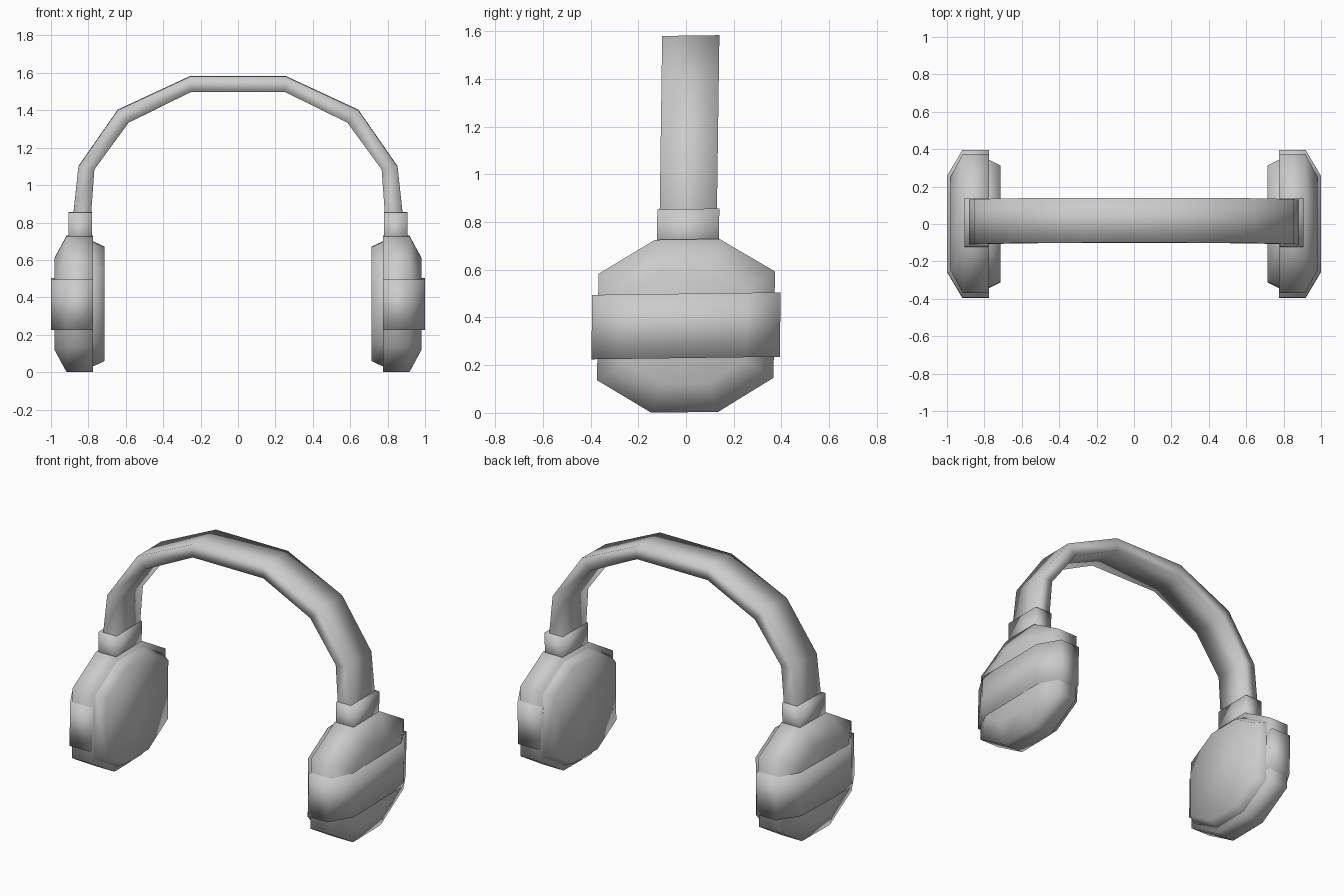
import bpy, bmesh

if "Cube" in bpy.data.objects:
    bpy.data.objects.remove(bpy.data.objects["Cube"])

CZ = 0.365  # height of the ear cup centre
OCTAGON = [(0.135, 0.3625), (-0.135, 0.3625), (-0.37, 0.223), (-0.37, -0.223),
           (-0.14, -0.3625), (0.14, -0.3625), (0.37, -0.223), (0.37, 0.223)]


def loft(name, rings, mirror=True):
    """Skin a solid through matching rings of points and cap both ends."""
    bm = bmesh.new()
    # the whole model leans very slightly
    loops = [[bm.verts.new((x, y + 0.014 * (z - CZ), z + 0.0135 * y))
              for x, y, z in ring] for ring in rings]
    n = len(loops[0])
    for a, b in zip(loops, loops[1:]):
        for i in range(n):
            j = (i + 1) % n
            bm.faces.new((a[i], a[j], b[j], b[i]))
    bm.faces.new(loops[0][::-1])
    bm.faces.new(loops[-1])
    bmesh.ops.recalc_face_normals(bm, faces=bm.faces[:])
    for f in bm.faces:
        f.smooth = True
    me = bpy.data.meshes.new(name)
    bm.to_mesh(me)
    bm.free()
    ob = bpy.data.objects.new(name, me)
    bpy.context.collection.objects.link(ob)
    if mirror:
        ob.modifiers.new("mirror", 'MIRROR')
    return ob


def oct_ring(x, s):
    return [(x, y * s, CZ + z * s) for y, z in OCTAGON]


# ear cups: octagonal shell with a chamfered outer face
loft("ear_cup", [oct_ring(0.775, 1), oct_ring(0.917, 1), oct_ring(0.982, 0.67)])

# cushions on the inner side
loft("ear_cushion", [oct_ring(0.80, 0.92), oct_ring(0.772, 0.915), oct_ring(0.714, 0.84)])

# raised strap wrapped around each cup
strap = [(0.775, -0.395), (0.917, -0.395), (1.0, -0.255),
         (1.0, 0.255), (0.917, 0.395), (0.775, 0.395)]
loft("cup_strap", [[(x, y, z) for x, y in strap] for z in (0.23, 0.50)])

# collars joining the cups to the headband
loft("band_collar", [[(0.78, -0.127, z), (0.905, -0.127, z),
                      (0.905, 0.133, z), (0.78, 0.133, z)] for z in (0.66, 0.855)])

# headband: rectangular section swept along the arch (outer xz, inner xz)
arch = [((0.875, 0.80), (0.782, 0.80)), ((0.88, 0.85), (0.785, 0.85)),
        ((0.853, 1.10), (0.768, 1.085)), ((0.643, 1.402), (0.585, 1.335)),
        ((0.255, 1.582), (0.25, 1.50))]
arch += [((-o[0], o[1]), (-i[0], i[1])) for o, i in reversed(arch)]
loft("headband", [[(o[0], -0.117, o[1]), (o[0], 0.123, o[1]),
                   (i[0], 0.123, i[1]), (i[0], -0.117, i[1])] for o, i in arch], mirror=False)
